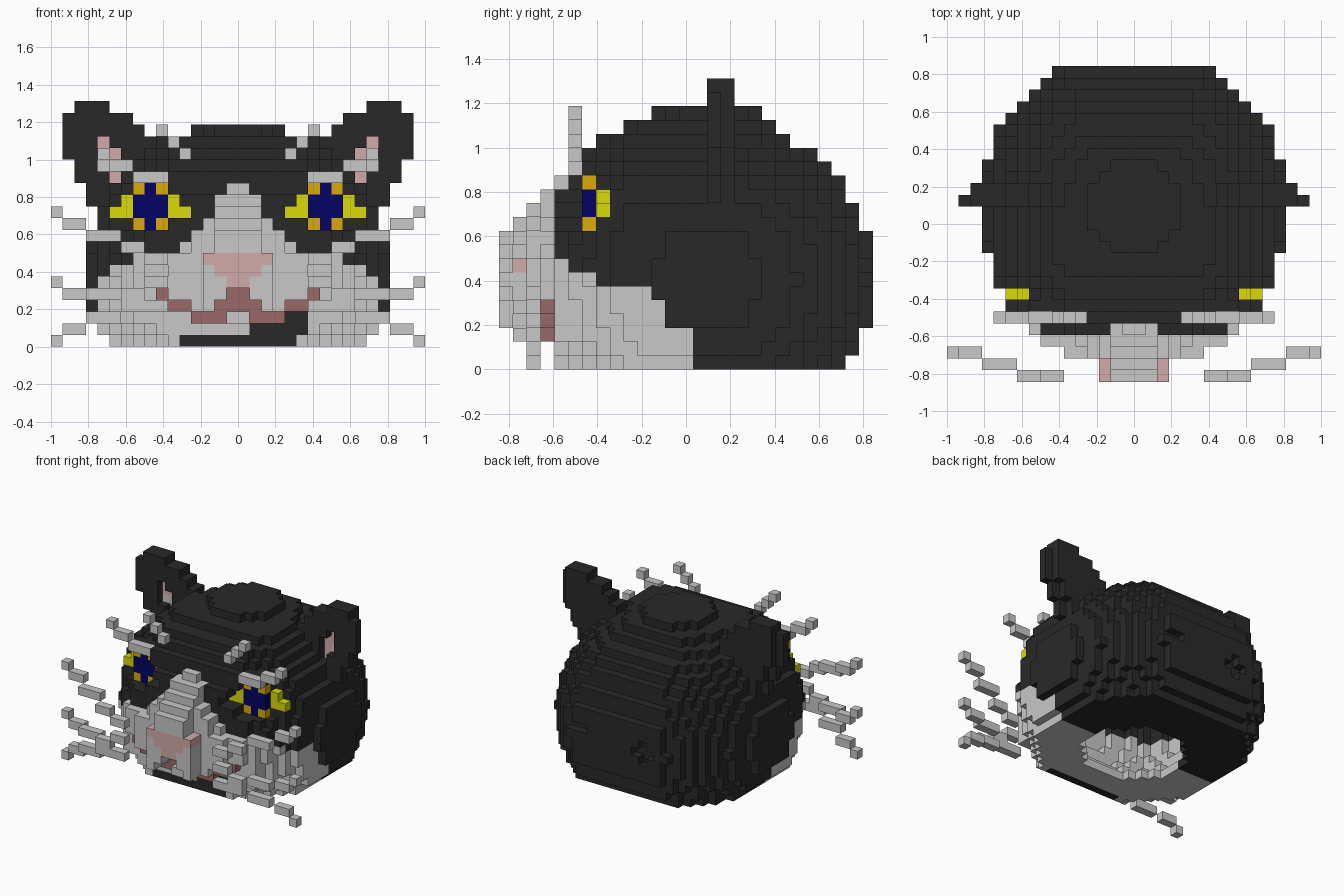
import bpy, bmesh
from mathutils import Vector

if "Cube" in bpy.data.objects:
    bpy.data.objects.remove(bpy.data.objects["Cube"])

S = 0.0625                      # block size
NX = 32                         # blocks across
ORIGIN = Vector((-1, -0.84375, 0))

COLOURS = {
    "black fur": (0.022, 0.022, 0.022),
    "grey fur": (0.58, 0.58, 0.58),
    "pink skin": (0.64, 0.41, 0.40),
    "dark pink mouth": (0.33, 0.14, 0.14),
    "blue pupil": (0.001, 0.001, 0.13),
    "yellow iris": (0.70, 0.70, 0.002),
    "gold iris": (0.70, 0.41, 0.003),
}
BLACK, GREY, PINK, MOUTH, BLUE, YELLOW, GOLD = range(len(COLOURS))

materials = []
for name, rgb in COLOURS.items():
    m = bpy.data.materials.new(name)
    m.use_nodes = True
    m.diffuse_color = (*rgb, 1)
    bsdf = m.node_tree.nodes["Principled BSDF"]
    bsdf.inputs["Base Color"].default_value = (*rgb, 1)
    bsdf.inputs["Roughness"].default_value = 0.9
    materials.append(m)

cells = {}                      # (i, j, k) -> (part, colour)


def put(part, colour, i, j, k):
    cells[i, j, k] = (part, colour)


def pair(part, colour, columns, j, k):
    """Fill a row of blocks and its mirror image."""
    for i in columns:
        put(part, colour, i, j, k)
        put(part, colour, NX - 1 - i, j, k)


def clear_front(i, j, k):
    for front in range(j):
        for column in (i, NX - 1 - i):
            cells.pop((column, front, k), None)


# Head: rounded body, fuller at the front, flat below, with a hollow open underneath
def in_head(x, y, z):
    hollow = x * x + (y + 1.5) ** 2 + z * z < 72
    if hollow or x * x + z * z > 167:
        return False
    if abs(x) > 12:                         # round disc on each side
        return y * y + z * z < 16
    profile_z = z
    if y < 0:                               # raised forehead, low chin
        profile_z = max(z - 1, 0) if z > 0 else z / 2
        z = max(profile_z, -z)
    ball = x * x + y * y + 1.15 * z * z <= (183 if y < 0 else 175)
    return ball and y * y + profile_z ** 2 <= 141.5


def fur(i, j, k):
    grey = (k < 6 and j < 12) or (k < 3 and j < 14) or (k < 7 and j < 7)
    chin = j < 5 and ((k == 0 and 11 <= i <= 20) or (k == 1 and 17 <= i <= 21)
                      or (k == 2 and 20 <= i <= 21))
    return GREY if grey and not chin and 3 < i < 28 else BLACK


for i in range(3, 29):
    for j in range(4, 27):
        for k in range(19):
            x, y, z = i - 15.5, j - 14.5, k - 6
            crown = k == 18 and x * x + y * y < 15
            if crown or (k < 18 and in_head(x, y, z)):
                put("head", fur(i, j, k), i, j, k)

# Dimples in the back of the head
for i, k in [(20, 7), (21, 7), (22, 7), (11, 6), (12, 6), (13, 6), (12, 5), (12, 7)]:
    cells.pop((i, 26, k), None)

# Muzzle: rounded mound ending at the mouth line, with a stepped bridge above
lip = {2: 1, 3: 4, 4: 6}
for j, half in enumerate((3, 3, 6, 8)):
    for k in range(3 if j < 2 else 2, 8):
        pair("muzzle", GREY, range(16 - min(half, lip.get(k, half)), 16), j, k)
for k in range(2, 8):
    columns = range(7, 16) if k > 2 else range(7, 10)
    pair("muzzle", GREY, columns, 4, k)
for j in range(5):
    for k, width in zip(range(8, 14), (5, 4, 3, 2, 2, 1)):
        if k <= 9 + j:
            limit = 2 if j < 2 else 2 + j
            pair("muzzle", GREY, range(16 - min(width, limit), 16), j, k)

# Nose
for k, first in ((7, 13), (6, 14), (5, 15)):
    for j in (0, 1):
        pair("nose", PINK, range(first, 16), j, k)

# Mouth
for i, k in [(9, 4), (10, 3), (11, 3), (12, 2), (13, 2), (14, 2), (14, 3), (15, 3), (15, 4)]:
    clear_front(i, 3, k)
    pair("mouth", MOUTH, [i], 3, k)

# Eye sockets and the brow ridge over them
for k in range(10, 14):
    for i in range(3, 7):
        clear_front(i, 7, k)
pair("head", BLACK, range(7, 16), 6, 14)

# Eyes
for k, first, last in ((13, 7, 9), (12, 6, 10), (11, 5, 11), (10, 7, 9)):
    for i in range(first, last + 1):
        j = 7 if i < 7 else 6
        if k in (10, 13):
            colour = BLUE if i == 8 else GOLD
        else:
            colour = BLUE if 7 <= i <= 9 else YELLOW
        clear_front(i, j, k)
        pair("eyes", colour, [i], j, k)

# Ears, with a shallow pink hollow
for k, first, last in ((20, 2, 4), (19, 1, 6), (18, 1, 7), (17, 1, 8), (16, 1, 8),
                       (15, 2, 8), (14, 2, 8), (13, 3, 8), (12, 3, 8)):
    pair("ears", BLACK, range(first, last + 1), 15, k)
    pair("ears", BLACK, range(first + (k < 20), last + 1), 16, k)
for i, k in ((4, 17), (4, 16), (5, 16), (4, 15), (5, 15), (5, 14)):
    clear_front(i, 16, k)
    pair("inner_ears", GREY if (i, k) == (4, 15) else PINK, [i], 16, k)

# Cheek whiskers, bending back towards the tips
for tip, mid, bend, root, end in ((11, 10, 9, 8, 7), (5, 4, 4, 4, 5), (0, 1, 2, 3, 3)):
    pair("whiskers", GREY, [0], 2, tip)
    pair("whiskers", GREY, (1, 2), 2, mid)
    pair("whiskers", GREY, (3, 4, 5), 1, bend)
    pair("whiskers", GREY, (6, 7), 0, root)
    pair("whiskers", GREY, (8, 9), 0, end)

# Brow whiskers
for columns, k in (((9,), 18), ((10,), 17), ((11,), 16),
                   ((4,), 16), ((5, 6), 15), ((7, 8, 9), 14)):
    pair("brow_whiskers", GREY, columns, 5, k)

# Build one mesh per part, keeping only exposed block faces
AXES = [Vector(v) for v in ((1, 0, 0), (0, 1, 0), (0, 0, 1))]


def build(part):
    bm = bmesh.new()
    verts = {}
    for cell, (owner, colour) in cells.items():
        if owner != part:
            continue
        base = Vector(cell)
        for a, axis in enumerate(AXES):
            u, v = AXES[(a + 1) % 3], AXES[(a + 2) % 3]
            for sign in (1, -1):
                if tuple(int(c) for c in base + axis * sign) in cells:
                    continue
                start = base + axis * max(sign, 0)
                corners = [start, start + u, start + u + v, start + v][::sign]
                ring = []
                for p in corners:
                    key = tuple(p)
                    if key not in verts:
                        verts[key] = bm.verts.new(ORIGIN + p * S)
                    ring.append(verts[key])
                # The backs of the ears stay black
                ear_back = part == "inner_ears" and a == 1 and sign == 1
                bm.faces.new(ring).material_index = BLACK if ear_back else colour
    mesh = bpy.data.meshes.new(part)
    bm.to_mesh(mesh)
    bm.free()
    for m in materials:
        mesh.materials.append(m)
    bpy.context.collection.objects.link(bpy.data.objects.new(part, mesh))


for part in sorted({owner for owner, _ in cells.values()}):
    build(part)
